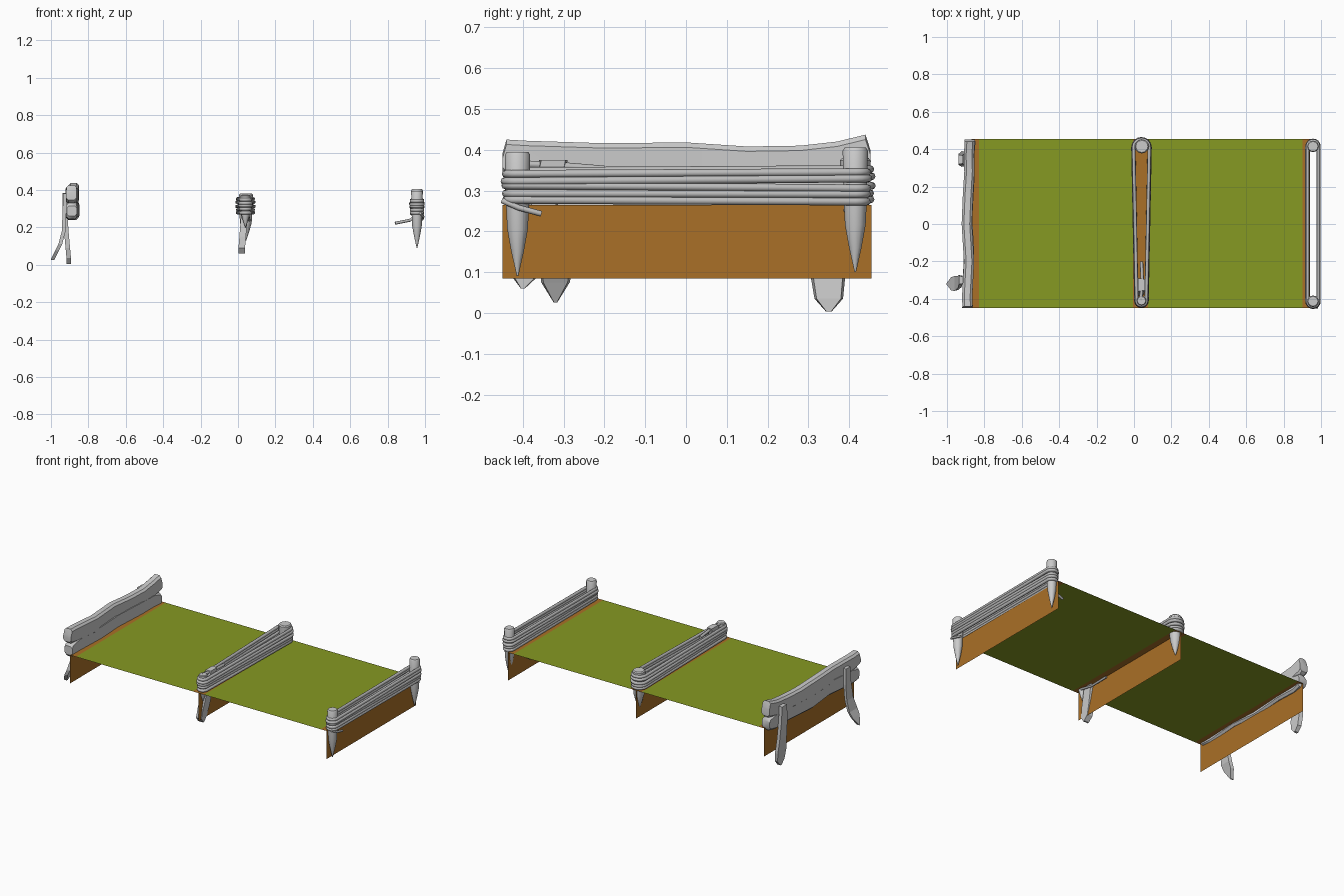
import bpy, bmesh, math, random
from mathutils import Vector

random.seed(4)
if "Cube" in bpy.data.objects:
    bpy.data.objects.remove(bpy.data.objects["Cube"])


def material(name, r, g, b):
    m = bpy.data.materials.new(name)
    m.use_nodes = True
    m.diffuse_color = (r, g, b, 1)
    m.node_tree.nodes["Principled BSDF"].inputs["Base Color"].default_value = (r, g, b, 1)
    return m


GREY = material("pale wood", 0.6, 0.6, 0.6)
ROPE = material("grey rope", 0.5, 0.5, 0.5)
GREEN = material("grass green", 0.24, 0.32, 0.016)
BROWN = material("earth brown", 0.4, 0.16, 0.02)


def finish(name, bm, mats, smooth=None):
    bmesh.ops.recalc_face_normals(bm, faces=bm.faces)
    me = bpy.data.meshes.new(name)
    bm.to_mesh(me)
    bm.free()
    ob = bpy.data.objects.new(name, me)
    bpy.context.collection.objects.link(ob)
    for m in mats:
        me.materials.append(m)
    if smooth:
        bpy.ops.object.select_all(action="DESELECT")
        ob.select_set(True)
        bpy.context.view_layer.objects.active = ob
        bpy.ops.object.shade_smooth_by_angle(angle=math.radians(smooth))
    return ob


def loft(name, rings, smooth=None):
    """Skin a list of equal-length point rings and cap both ends."""
    bm = bmesh.new()
    loops = [[bm.verts.new(p) for p in ring] for ring in rings]
    n = len(loops[0])
    for a, b in zip(loops, loops[1:]):
        for i in range(n):
            j = (i + 1) % n
            bm.faces.new((a[i], a[j], b[j], b[i]))
    bm.faces.new(loops[0])
    bm.faces.new(loops[-1])
    return finish(name, bm, [GREY], smooth)


def post(name, x, y, top, bottom, r):
    """Round post with a bevelled head and a sharpened foot."""
    h = top - bottom
    profile = [(1, .85), (.975, 1), (.6, .92), (.38, .82), (.2, .5), (0, .06)]
    rings = []
    for t, s in profile:
        rings.append([(x + r * s * math.cos(a), y + r * s * math.sin(a), bottom + t * h)
                      for a in (k * math.tau / 12 for k in range(12))])
    loft(name, rings, 40)


def stake(name, path, thick):
    """Flat split stake following (x, y, z, width) stations."""
    rings = []
    for x, y, z, w in path:
        t, w = thick / 2, w / 2
        rings.append([(x - t, y - w, z), (x + t, y - w * .85, z),
                      (x + t, y + w * .85, z), (x - t, y + w, z)])
    loft(name, rings)


def rope(name, points, r, cyclic):
    cu = bpy.data.curves.new(name, "CURVE")
    cu.dimensions = "3D"
    cu.bevel_depth = r
    cu.bevel_resolution = 2
    cu.use_fill_caps = True
    sp = cu.splines.new("POLY")
    sp.points.add(len(points) - 1)
    for p, co in zip(sp.points, points):
        p.co = (*co, 1)
    sp.use_cyclic_u = cyclic
    sp.use_smooth = True
    cu.materials.append(ROPE)
    bpy.context.collection.objects.link(bpy.data.objects.new(name, cu))


def wrap(name, x, y0, r0, y1, r1, z0, z1, count=5, r=.0095):
    """Stack of rope turns around a front and a back post."""
    for i in range(count):
        z = z0 + (z1 - z0) * i / (count - 1)
        tilt, out = random.uniform(-.004, .004), random.uniform(-.002, .003)
        pts = []
        for y, rad, start, s in ((y1, r1, 0, 1), (y0, r0, math.pi, -1)):
            for k in range(9):
                a = start + math.pi * k / 8
                pts.append((x + (rad + out) * math.cos(a),
                            y + (rad + out) * math.sin(a), z + s * tilt))
        rope(f"{name}_{i + 1}", pts, r, True)


# Ground sheet: green panels with brown borders, and hanging brown walls
Y0, Y1, TOP, LOW = -.45, .455, .265, .085
bm = bmesh.new()


def sheet(a, b, index):
    f = bm.faces.new([bm.verts.new(p) for p in
                      ((a[0], Y0, a[1]), (b[0], Y0, b[1]), (b[0], Y1, b[1]), (a[0], Y1, a[1]))])
    f.material_index = index


xs = [-.87, -.83, -.005, .035, .075, .90, .94]
for i, (a, b) in enumerate(zip(xs, xs[1:])):
    sheet((a, TOP), (b, TOP), 0 if i in (1, 4) else 1)
for x in (xs[0], xs[3], xs[-1]):
    sheet((x, LOW), (x, TOP), 1)
bmesh.ops.remove_doubles(bm, verts=bm.verts, dist=1e-4)
finish("ground_sheet", bm, [GREEN, BROWN])

# Right-end posts with rope rail
post("end_post_front", .957, -.413, .395, .09, .031)
post("end_post_back", .957, .415, .405, .10, .031)
wrap("end_rope", .957, -.413, .03, .415, .03, .275, .343)
rope("end_rope_tail_front", [(.975, -.45, .275), (.99, -.41, .258), (.985, -.355, .243)], .007, False)
rope("end_rope_tail_back", [(.95, .40, .262), (.92, .385, .238), (.84, .37, .222)], .008, False)

# Middle post, leaning stake and rope rail
post("middle_post_back", .042, .415, .38, .13, .038)
stake("middle_stake_front", [(.04, -.325, .375, .07), (.035, -.345, .28, .07), (.025, -.38, .15, .075),
                             (.02, -.395, .09, .065), (.02, -.40, .06, .01)], .035)
post("middle_peg_front", .04, -.41, .372, .2, .026)
wrap("middle_rope", .04, -.41, .027, .41, .043, .278, .35)
rope("middle_rope_tail", [(.055, -.40, .262), (.06, -.3, .238), (.055, -.18, .245)], .007, False)
rope("middle_rope_knot", [(.035, -.41, .365), (.045, -.32, .362), (.04, -.2, .352)], .009, False)

# Headboard: a split, wavy plank built from two boards
def plank(name, stations, thick):
    rings = []
    for y, low, high, x in stations:
        t, c = thick / 2, .012
        rings.append([(x - t, y, low + c), (x - t + c, y, low), (x + t - c, y, low), (x + t, y, low + c),
                      (x + t, y, high - c), (x + t - c, y, high), (x - t + c, y, high), (x - t, y, high - c)])
    loft(name, rings, 35)


plank("headboard_upper", [(-.45, .345, .39, -.892), (-.44, .335, .425, -.89), (-.39, .325, .422, -.892),
                          (-.2, .315, .416, -.882), (0, .315, .418, -.894), (.15, .315, .408, -.888),
                          (.28, .315, .41, -.88), (.37, .32, .42, -.882), (.44, .335, .437, -.878),
                          (.452, .345, .40, -.878)], .055)
plank("headboard_lower", [(-.442, .26, .315, -.888), (-.43, .245, .33, -.89), (-.36, .24, .345, -.89),
                          (-.15, .25, .35, -.882), (.03, .24, .35, -.892), (.25, .245, .35, -.88),
                          (.38, .24, .345, -.88), (.435, .25, .33, -.875), (.445, .265, .315, -.875)], .055)

# Stakes behind the headboard
stake("headboard_stake_back", [(-.925, .345, .385, .05), (-.926, .345, .30, .06), (-.918, .347, .18, .07),
                               (-.91, .348, .09, .085), (-.905, .35, .035, .07), (-.905, .35, .004, .015)], .024)
stake("headboard_stake_front", [(-.925, -.30, .38, .045), (-.928, -.30, .28, .055), (-.932, -.31, .18, .065),
                                (-.95, -.318, .11, .08), (-.968, -.32, .075, .07), (-.992, -.32, .025, .008)], .02)
